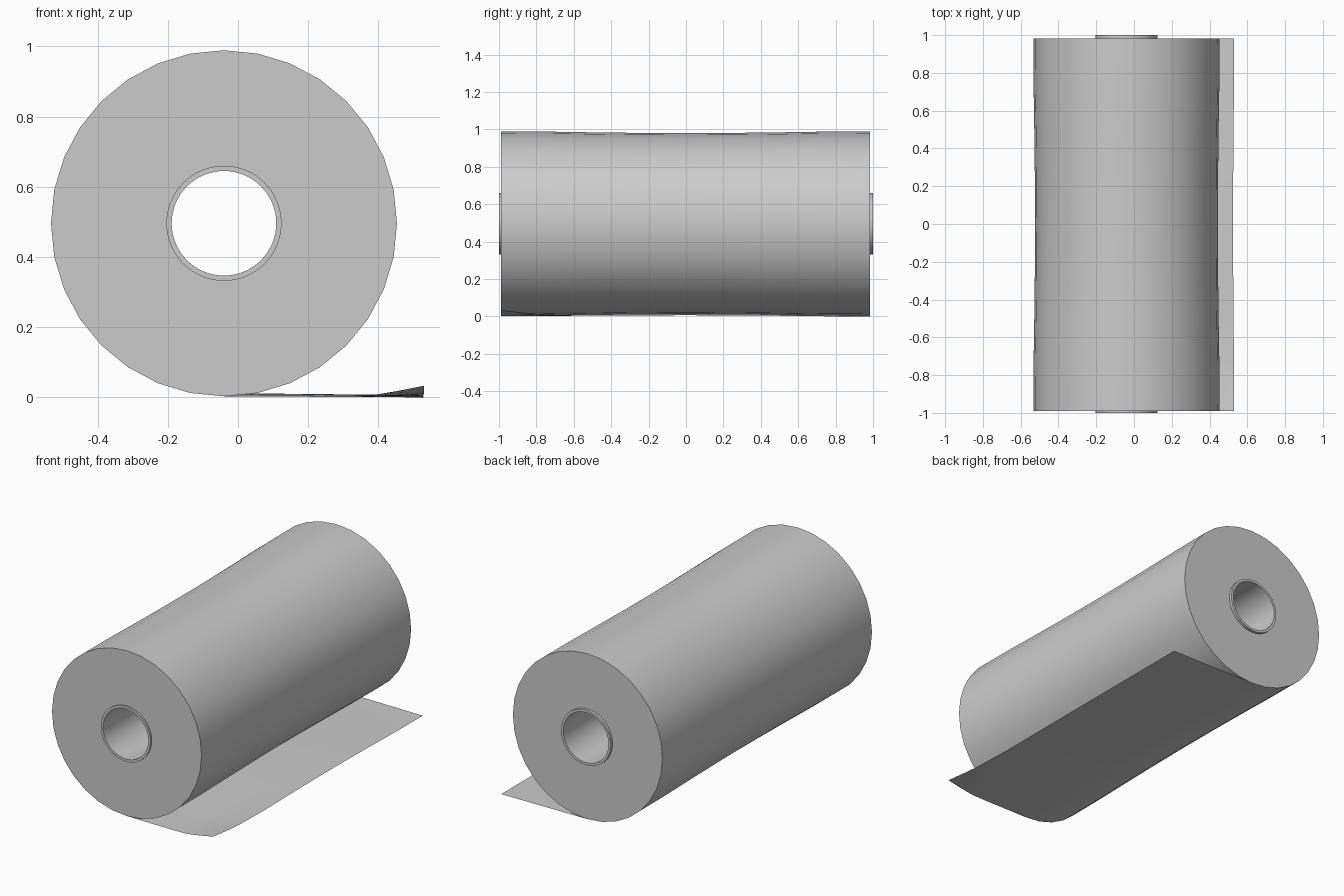
import bpy, bmesh, math

if "Cube" in bpy.data.objects:
    bpy.data.objects.remove(bpy.data.objects["Cube"])

CX, CZ, R = -0.04, 0.496, 0.493     # roll axis and radius
SIDES = 32
Y0, Y1 = -0.99, 0.983               # roll ends
ROWS = 8
ys = [Y0 + (Y1 - Y0) * i / ROWS for i in range(ROWS + 1)]


def sag(y):
    # the paper is pulled in slightly around mid length
    return 0.009 * max(0.0, math.cos(y * math.pi / 1.6)) if abs(y) < 0.8 else 0.0


def finish(bm, name):
    bmesh.ops.recalc_face_normals(bm, faces=bm.faces[:])
    me = bpy.data.meshes.new(name)
    bm.to_mesh(me)
    bm.free()
    ob = bpy.data.objects.new(name, me)
    bpy.context.collection.objects.link(ob)
    bpy.ops.object.select_all(action='DESELECT')
    ob.select_set(True)
    bpy.context.view_layer.objects.active = ob
    bpy.ops.object.shade_smooth_by_angle(angle=math.radians(35))
    return ob


def lathe(name, profile, sides):
    # revolve a closed (radius, y) profile around the roll axis
    bm = bmesh.new()
    rings = []
    for r, y in profile:
        rings.append([bm.verts.new((CX + r * math.sin(2 * math.pi * k / sides), y,
                                    CZ + r * math.cos(2 * math.pi * k / sides)))
                      for k in range(sides)])
    for a, b in zip(rings, rings[1:] + rings[:1]):
        for k in range(sides):
            n = (k + 1) % sides
            bm.faces.new((a[k], a[n], b[n], b[k]))
    return finish(bm, name)


# wound paper with open centre
lathe("paper_roll", [(0.163, Y0)] + [(R - sag(y), y) for y in ys] + [(0.163, Y1)], SIDES)

# cardboard core, slightly longer than the paper
lathe("core_tube", [(0.164, -1.0), (0.164, 1.0), (0.149, 1.0), (0.149, -1.0)], 64)

# loose end of paper lying on the ground, front corner curling up
xs = [CX, 0.06, 0.16, 0.26, 0.35, 0.40, 0.45, 0.49, 0.53]
bm = bmesh.new()
grid = []
sheet_ys = sorted(ys + [-0.93, -0.8])
for x in xs:
    t = (x - CX) / (0.53 - CX)
    row = []
    for y in sheet_ys:
        side = max(0.0, (-0.6 - y) / 0.39)
        curl = 0.033 * max(0.0, (x - 0.33) / 0.20) ** 1.3 * side ** 1.3
        z = 0.003 * (1 - t) + sag(y) * (1 - 0.3 * t) + curl
        row.append(bm.verts.new((x - 0.6 * sag(y) * t, y, z)))
    grid.append(row)
for a, b in zip(grid, grid[1:]):
    for j in range(len(sheet_ys) - 1):
        bm.faces.new((a[j], b[j], b[j + 1], a[j + 1]))
finish(bm, "loose_sheet")
